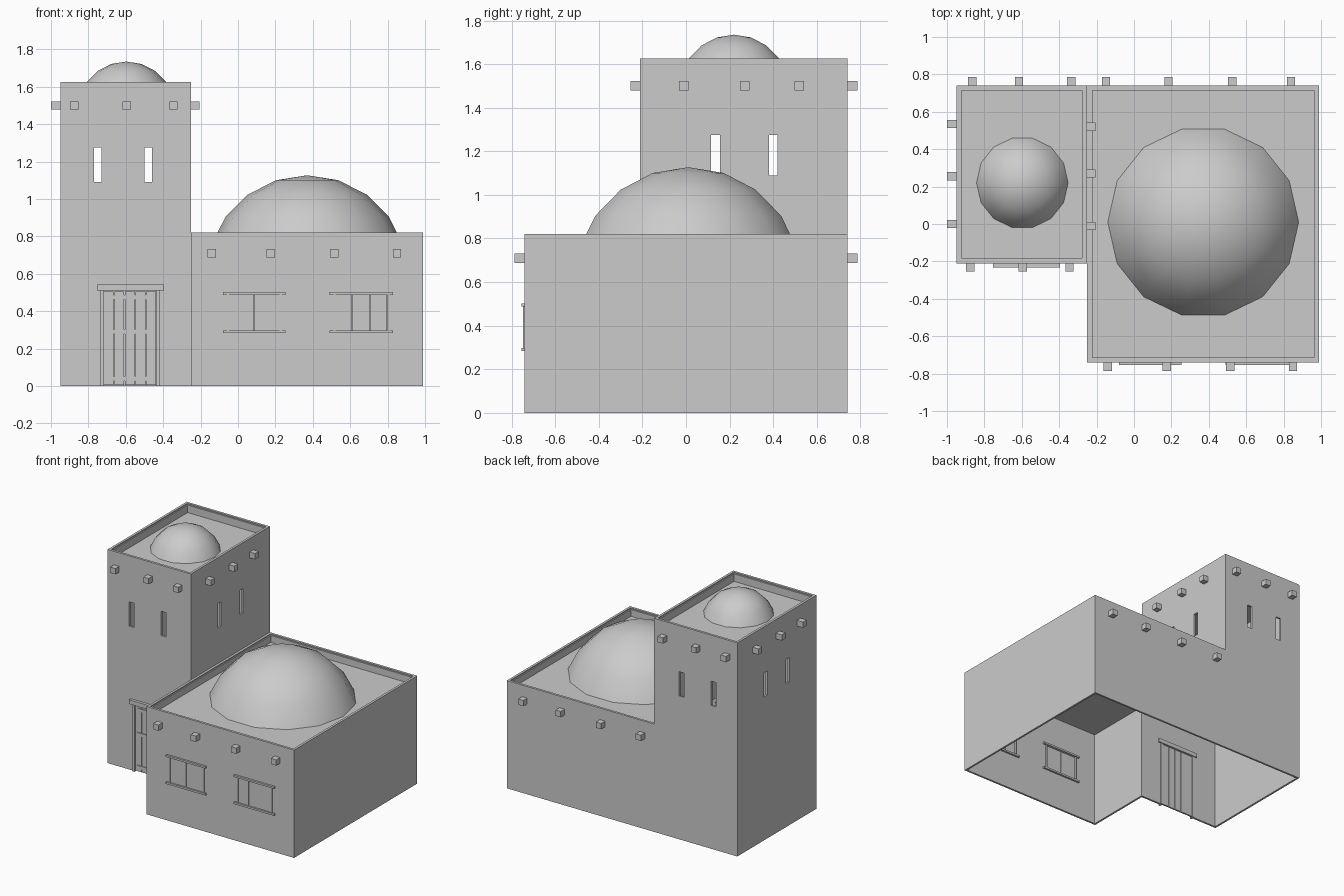
import bpy, bmesh, math
from mathutils import Vector, Matrix

if "Cube" in bpy.data.objects:
    bpy.data.objects.remove(bpy.data.objects["Cube"])


def box(name, x, y, z):
    """Axis-aligned box from (min, max) ranges."""
    bm = bmesh.new()
    bmesh.ops.create_cube(bm, size=1)
    for v in bm.verts:
        v.co = Vector([a + (b - a) * (c + 0.5) for (a, b), c in zip((x, y, z), v.co)])
    return finish(name, bm)


def finish(name, bm):
    me = bpy.data.meshes.new(name)
    bm.to_mesh(me)
    bm.free()
    ob = bpy.data.objects.new(name, me)
    bpy.context.collection.objects.link(ob)
    return ob


def boolean(ob, x, y, z, op='DIFFERENCE'):
    """Combine with a temporary box, then remove the box."""
    c = box("cutter", x, y, z)
    c.hide_render = True
    m = ob.modifiers.new("bool", 'BOOLEAN')
    m.operation, m.object, m.solver = op, c, 'EXACT'
    bpy.context.view_layer.update()
    me = bpy.data.meshes.new_from_object(
        ob.evaluated_get(bpy.context.evaluated_depsgraph_get()))
    ob.modifiers.clear()
    ob.data = me
    bpy.data.objects.remove(c)


# Hollow L-shaped walls: low hall plus tower, open underneath
walls = box("walls", (-0.25, 0.99), (-0.74, 0.74), (0, 0.82))
boolean(walls, (-0.95, -0.25), (-0.21, 0.74), (0, 1.625), 'UNION')
boolean(walls, (-0.235, 0.975), (-0.725, 0.725), (-0.1, 0.745))
boolean(walls, (-0.935, -0.265), (-0.195, 0.725), (-0.1, 1.545))
boolean(walls, (-0.3, -0.2), (-0.195, 0.725), (-0.1, 0.745))

# Sunken roofs with a stepped parapet rim
for (x0, x1), (y0, y1), roof, top in (((-0.25, 0.99), (-0.74, 0.74), 0.76, 0.82),
                                      ((-0.95, -0.25), (-0.21, 0.74), 1.56, 1.625)):
    for inset, floor in ((0.027, roof), (0.018, top - 0.008)):
        boolean(walls, (x0 + inset, x1 - inset), (y0 + inset, y1 - inset), (floor, top + 0.2 if top > 1 else 0.9))if top > 1 else \
            boolean(walls, (x0 + inset, x1 - inset), (y0 + inset, y1 - inset), (floor, 0.9))

# Slit windows through all four tower sides
for x in (-0.75, -0.48):
    boolean(walls, (x - 0.02, x + 0.02), (-0.4, 0.9), (1.09, 1.275))
for y in (0.135, 0.40):
    boolean(walls, (-1.1, -0.1), (y - 0.02, y + 0.02), (1.09, 1.275))

# Door and window openings
boolean(walls, (-0.725, -0.425), (-0.3, -0.1), (-0.05, 0.51))
WINDOWS = ((-0.08, 0.255, 2), (0.49, 0.83, 3))
for a, b, n in WINDOWS:
    boolean(walls, (a + 0.025, b - 0.025), (-0.8, -0.7), (0.295, 0.49))


# Low-poly domes: upper bands of a 14-sided sphere
def dome(name, x, y, r, top):
    bm = bmesh.new()
    bmesh.ops.create_uvsphere(bm, u_segments=14, v_segments=10, radius=r)
    bmesh.ops.delete(bm, geom=[v for v in bm.verts if v.co.z < r * 0.25], context='VERTS')
    bm.transform(Matrix.Translation((x, y, top - r)) @ Matrix.Rotation(math.pi / 2, 4, 'Z'))
    for f in bm.faces:
        f.smooth = True
    return finish(name, bm)


dome("hall_dome", 0.37, 0.01, 0.54, 1.127)
dome("tower_dome", -0.597, 0.22, 0.26, 1.735)


# Roof beam ends poking out of the walls
def beams(name, spots, wall, out, z, along_x):
    for s in spots:
        a, b = (s - 0.022, s + 0.022), tuple(sorted((wall, wall + out)))
        box(name, a if along_x else b, b if along_x else a, (z - 0.022, z + 0.022))


beams("hall_front_beam", (-0.14, 0.175, 0.515, 0.85), -0.735, -0.052, 0.71, True)
beams("hall_back_beam", (-0.15, 0.185, 0.525, 0.84), 0.735, 0.052, 0.71, True)
beams("tower_front_beam", (-0.875, -0.595, -0.345), -0.205, -0.05, 1.5, True)
beams("tower_back_beam", (-0.865, -0.615, -0.335), 0.735, 0.052, 1.5, True)
beams("tower_left_beam", (0.0, 0.255, 0.535), -0.945, -0.055, 1.5, False)
beams("tower_right_beam", (-0.01, 0.27, 0.52), -0.255, 0.05, 1.5, False)

# Plank door with lintel, posts and battens
box("door_lintel", (-0.755, -0.395), (-0.232, -0.185), (0.51, 0.542))
for x in (-0.735, -0.435):
    box("door_post", (x, x + 0.018), (-0.222, -0.19), (0, 0.51))
w = 0.282 / 5
for i in range(5):
    box("door_plank", (-0.717 + i * w, -0.717 + (i + 1) * w - 0.004), (-0.208, -0.195), (0.005, 0.505))
for z in (0.04, 0.29, 0.475):
    box("door_batten", (-0.70, -0.445), (-0.214, -0.207), (z - 0.012, z + 0.012))

# Shuttered windows with lintel, sill and side frames
for a, b, n in WINDOWS:
    for z in (0.29, 0.495):
        box("window_rail", (a, b), (-0.755, -0.71), (z - 0.007, z + 0.007))
    for x in (a + 0.02, b - 0.032):
        box("window_jamb", (x, x + 0.012), (-0.747, -0.715), (0.295, 0.49))
    w = (b - a - 0.06) / n
    for i in range(n):
        x = a + 0.03 + i * w
        box("window_shutter", (x, x + w - 0.004), (-0.742, -0.73), (0.295, 0.49))


# Thin worn plaster patches on the walls
def patch(name, pts):
    bm = bmesh.new()
    bm.faces.new([bm.verts.new(p) for p in pts])
    return finish(name, bm)


patch("back_patch", [(x, 0.743, z) for x, z in (
    (0.24, 0.51), (0.17, 0.48), (0.14, 0.33), (0.15, 0.13),
    (0.29, 0.15), (0.40, 0.26), (0.40, 0.36), (0.33, 0.46))])
patch("right_patch", [(0.993, y, z) for y, z in (
    (-0.14, 0.34), (-0.09, 0.24), (-0.13, 0.16), (-0.06, 0.06),
    (-0.40, 0.06), (-0.39, 0.2), (-0.32, 0.28))])
patch("corner_patch_back", [(x, 0.743, z) for x, z in (
    (-0.95, 0.66), (-0.90, 0.65), (-0.857, 0.45), (-0.94, 0.24), (-0.95, 0.24))])
patch("corner_patch_left", [(-0.953, y, z) for y, z in (
    (0.74, 0.66), (0.67, 0.59), (0.585, 0.33), (0.67, 0.18), (0.74, 0.24))])
